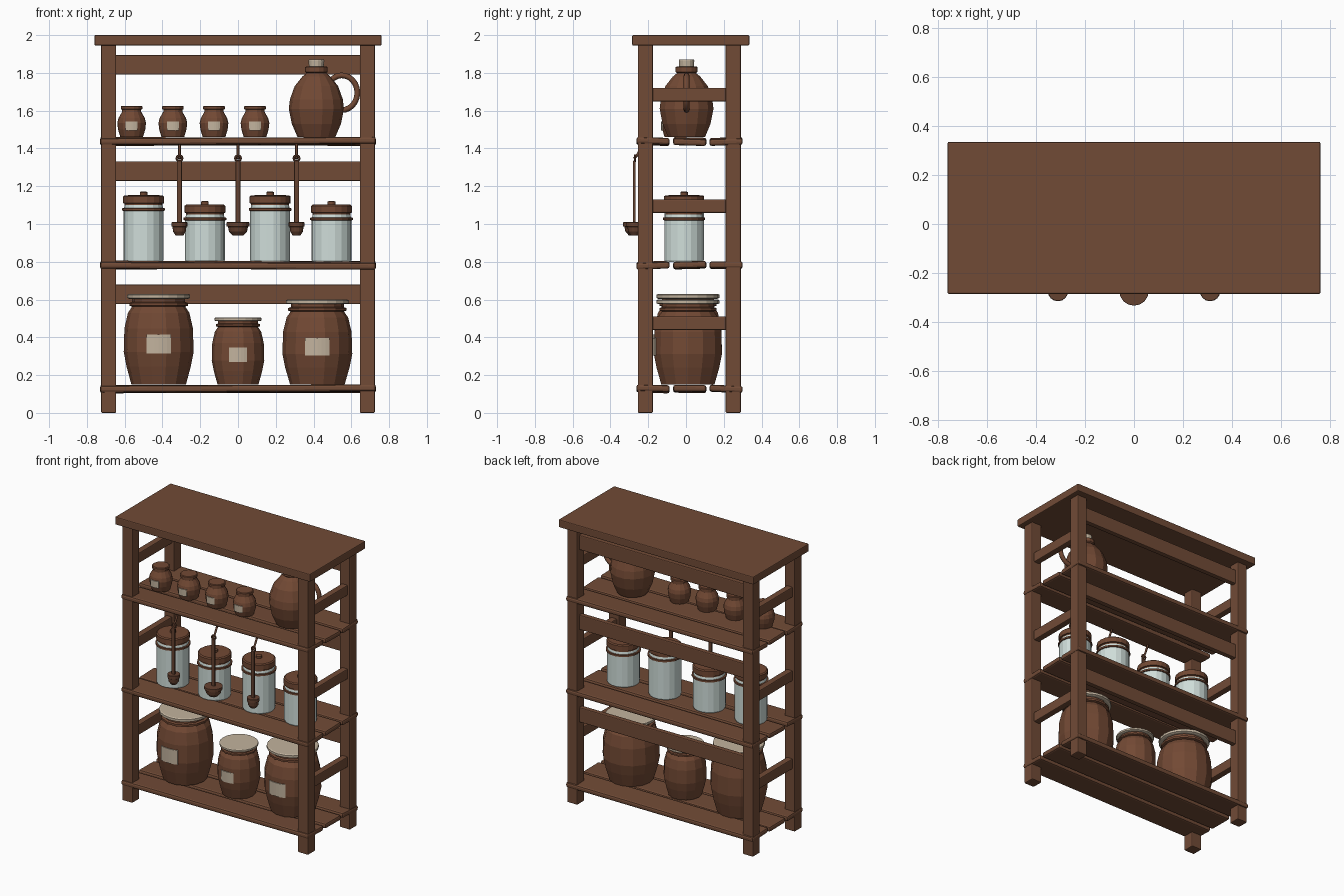
import bpy
import math
import random
from mathutils import Vector

random.seed(4)
cube = bpy.data.objects.get("Cube")
if cube:
    bpy.data.objects.remove(cube, do_unlink=True)


def material(name, r, g, b):
    m = bpy.data.materials.new(name)
    m.use_nodes = True
    m.diffuse_color = (r, g, b, 1)
    node = next(n for n in m.node_tree.nodes if n.type == "BSDF_PRINCIPLED")
    node.inputs["Base Color"].default_value = (r, g, b, 1)
    node.inputs["Roughness"].default_value = 0.8
    return m


WOOD = material("brown wood", 0.165, 0.070, 0.037)
CLAY = material("brown clay", 0.168, 0.066, 0.034)
DARK = material("dark wood", 0.13, 0.054, 0.030)
CREAM = material("cream", 0.54, 0.45, 0.34)
GLASS = material("pale glass", 0.63, 0.73, 0.70)


def mesh_object(name, verts, faces, mat):
    me = bpy.data.meshes.new(name)
    me.from_pydata(verts, [], faces)
    me.materials.append(mat)
    ob = bpy.data.objects.new(name, me)
    bpy.context.collection.objects.link(ob)
    return ob


def box(name, x, y, z, mat=WOOD, bevel=0.006, rot=(0, 0, 0)):
    """Bevelled box from (low, high) ranges on each axis."""
    bpy.ops.mesh.primitive_cube_add(
        size=1, location=[sum(r) / 2 for r in (x, y, z)], rotation=rot)
    ob = bpy.context.object
    ob.name = name
    ob.scale = [r[1] - r[0] for r in (x, y, z)]
    bpy.ops.object.transform_apply(location=False, rotation=False, scale=True)
    ob.data.materials.append(mat)
    mod = ob.modifiers.new("soft_edges", "BEVEL")
    mod.width = bevel
    mod.segments = 2
    return ob


def lathe(name, profile, at, mat, sides=14):
    """Closed solid of revolution from (radius, height) points."""
    verts, faces = [], []
    for r, z in profile:
        for i in range(sides):
            a = 2 * math.pi * i / sides
            verts.append((r * math.cos(a), r * math.sin(a), z))
    for k in range(len(profile) - 1):
        for i in range(sides):
            j = (i + 1) % sides
            faces.append((k * sides + i, k * sides + j,
                          (k + 1) * sides + j, (k + 1) * sides + i))
    faces.append(tuple(reversed(range(sides))))
    faces.append(tuple(range(len(verts) - sides, len(verts))))
    ob = mesh_object(name, verts, faces, mat)
    ob.location = at
    return ob


def rod(name, points, radius, mat):
    cu = bpy.data.curves.new(name, "CURVE")
    cu.dimensions = "3D"
    cu.bevel_depth = radius
    cu.bevel_resolution = 2
    cu.use_fill_caps = True
    sp = cu.splines.new("POLY")
    sp.points.add(len(points) - 1)
    for p, co in zip(sp.points, points):
        p.co = (*co, 1)
    cu.materials.append(mat)
    ob = bpy.data.objects.new(name, cu)
    bpy.context.collection.objects.link(ob)
    return ob


def label(name, at, radius, half_width, low, high):
    """Thin curved paper plate on the front of a jar."""
    half = math.asin(half_width / radius)
    cols = 6
    verts, faces = [], []
    for i in range(cols + 1):
        a = -math.pi / 2 - half + 2 * half * i / cols
        for z in (low, high):
            verts.append((radius * math.cos(a), radius * math.sin(a), z))
    for i in range(cols):
        faces.append((2 * i, 2 * i + 2, 2 * i + 3, 2 * i + 1))
    ob = mesh_object(name, verts, faces, CREAM)
    ob.location = at
    ob.modifiers.new("paper", "SOLIDIFY").thickness = 0.006


# Frame: top board, legs, side rails and back rails
box("top_board", (-0.76, 0.76), (-0.285, 0.335), (1.945, 2.0))
for side, s in (("left", 1), ("right", -1)):
    leg_x = sorted((0.645 * s, 0.725 * s))
    rail_x = sorted((0.662 * s, 0.708 * s))
    box("front_leg_" + side, leg_x, (-0.255, -0.175), (0, 1.95))
    box("back_leg_" + side, leg_x, (0.21, 0.29), (0, 1.95))
    for z in (0.475, 1.095, 1.685):
        box("side_rail_" + side, rail_x, (-0.18, 0.215), (z - 0.036, z + 0.036))
for z in (0.628, 1.28, 1.843):
    box("back_rail", (-0.65, 0.65), (0.232, 0.268), (z - 0.052, z + 0.052))

# Shelves of three slightly uneven planks
for z in (0.127, 0.782, 1.437):
    for y in (-0.175, 0.02, 0.212):
        tilt = (math.radians(random.uniform(-3, 3)),
                math.radians(random.uniform(-0.35, 0.35)), 0)
        box("shelf_plank", (-0.73, 0.73), (y - 0.088, y + 0.088),
            (z - 0.018, z + 0.018), bevel=0.012, rot=tilt)

# Big clay jars with cream lids and paper labels
for x, r, h in ((-0.42, 0.185, 0.48), (0, 0.139, 0.355), (0.42, 0.185, 0.45)):
    at = (x, 0.01, 0.15)
    body = [(0.78, 0), (0.92, 0.2), (1, 0.36), (0.98, 0.62), (0.88, 0.79),
            (0.76, 0.86), (0.84, 0.87), (0.84, 0.9), (0.76, 0.91), (0.76, 0.96)]
    lathe("clay_jar", [(a * r, b * h) for a, b in body], at, CLAY)
    lid = [(0.84, 0.945), (0.9, 0.955), (0.9, 0.99), (0.86, 1)]
    lathe("jar_lid", [(a * r, b * h) for a, b in lid], at, CREAM, 20)
    label("jar_label", at, r * 1.005, r * 0.35, h * 0.34, h * 0.55)

# Glass canisters with wooden lids
for x, h in ((-0.5, 0.3), (-0.175, 0.25), (0.17, 0.3), (0.495, 0.25)):
    at = (x, -0.01, 0.8)
    lathe("glass_canister", [(0.102, 0), (0.106, 0.01), (0.106, h - 0.03),
                             (0.1, h)], at, GLASS, 18)
    lid = [(0.1, -0.05), (0.113, -0.047), (0.113, -0.035), (0.1, -0.033),
           (0.1, -0.01), (0.108, -0.008), (0.108, 0.028), (0.1, 0.034),
           (0.02, 0.035), (0.02, 0.05), (0.015, 0.053)]
    lathe("canister_lid", [(r, h + 0.018 + z) for r, z in lid], at, CLAY, 18)

# Small spice jars
for x in (-0.563, -0.345, -0.127, 0.09):
    at = (x, -0.055, 1.46)
    lathe("spice_jar", [(0.06, 0), (0.072, 0.04), (0.076, 0.075), (0.07, 0.1),
                        (0.05, 0.135), (0.05, 0.145), (0.057, 0.148),
                        (0.057, 0.162), (0.052, 0.166)], at, CLAY)
    label("spice_label", at, 0.078, 0.032, 0.035, 0.083)

# Jug with cork and ring handle
at = (0.415, 0.003, 1.46)
lathe("jug", [(0.1, 0), (0.13, 0.07), (0.146, 0.15), (0.14, 0.2), (0.115, 0.27),
              (0.075, 0.32), (0.05, 0.34), (0.047, 0.335), (0.06, 0.345),
              (0.06, 0.37), (0.052, 0.375)], at, CLAY)
lathe("jug_cork", [(0.038, 0.35), (0.042, 0.405), (0.04, 0.41)], at, CREAM)
arc = [math.radians(140 - 250 * i / 16) for i in range(17)]
rod("jug_handle", [(0.55 + 0.082 * math.cos(a), 0.003, 1.695 + 0.092 * math.sin(a))
                   for a in arc], 0.015, CLAY)

# Ladles hanging from the upper shelf
for x, r in ((-0.31, 0.042), (0, 0.06), (0.31, 0.042)):
    lathe("ladle_cup", [(r * 0.5, 0.94), (r * 0.8, 0.96), (r * 0.88, 0.985),
                        (r, 0.988), (r, 1.008), (r * 0.95, 1.01)],
          (x, -0.273, 0), DARK, 16)
    box("ladle_handle", (x - 0.013, x + 0.013), (-0.281, -0.267), (1.005, 1.335),
        DARK, 0.004)
    bpy.ops.mesh.primitive_torus_add(
        location=(x, -0.27, 1.348), rotation=(math.pi / 2, 0, 0),
        major_radius=0.015, minor_radius=0.006, major_segments=12, minor_segments=6)
    bpy.context.object.name = "ladle_loop"
    bpy.context.object.data.materials.append(DARK)
    rod("ladle_hook", [(x, -0.275, 1.345), (x, -0.255, 1.37), (x, -0.225, 1.425)],
        0.007, DARK)
